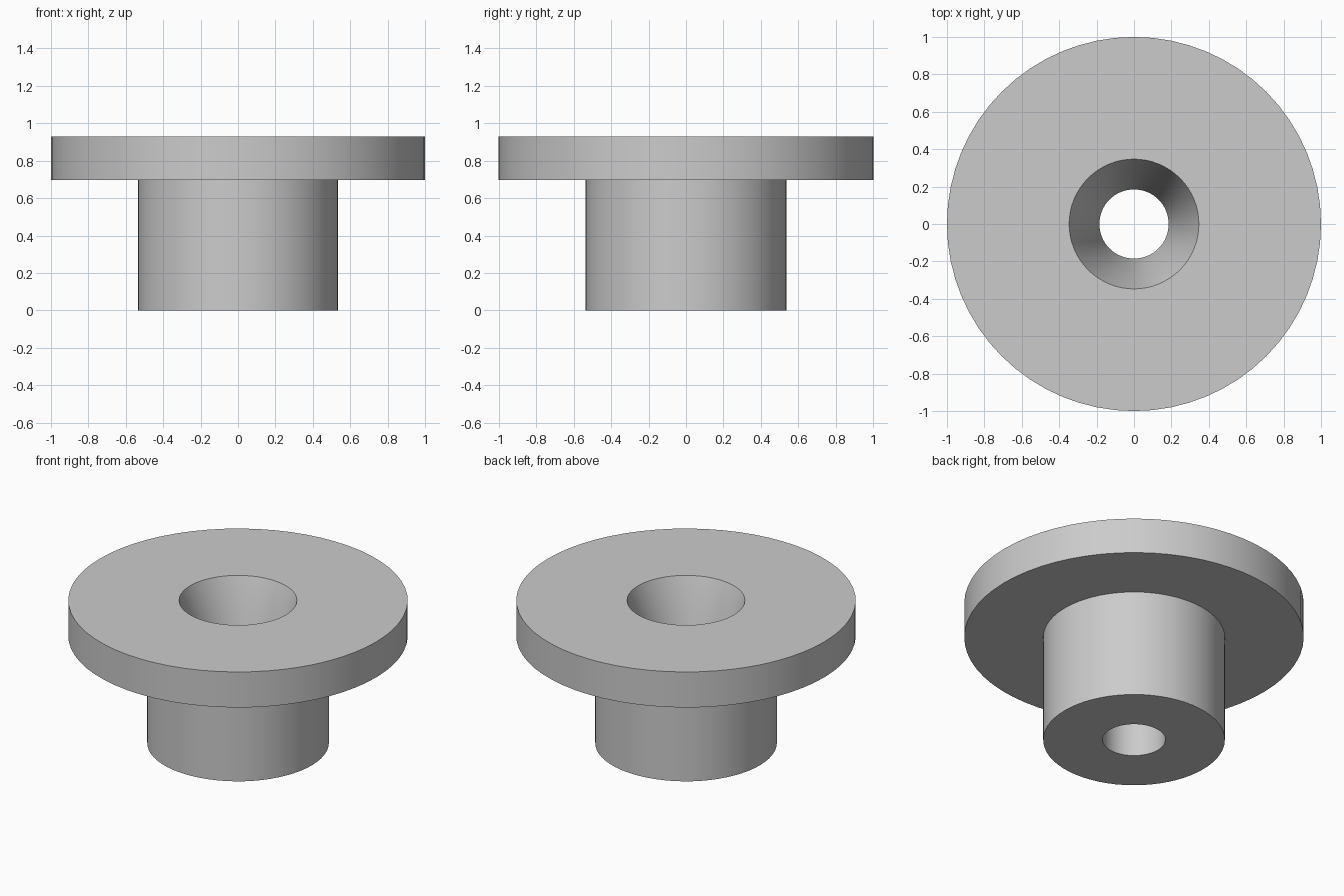
import bpy, bmesh, math

cube = bpy.data.objects.get("Cube")
if cube:
    bpy.data.objects.remove(cube, do_unlink=True)

SEGMENTS = 64

# Plain grey material
grey = bpy.data.materials.new("plain_grey")
grey.use_nodes = True
colour = (0.6, 0.6, 0.6, 1)
grey.diffuse_color = colour
grey.node_tree.nodes["Principled BSDF"].inputs["Base Color"].default_value = colour


def lathe(name, profile):
    """Spin a closed (radius, height) profile about the z axis."""
    bm = bmesh.new()
    verts = [bm.verts.new((r, 0, z)) for r, z in profile]
    edges = [bm.edges.new((v, verts[(i + 1) % len(verts)]))
             for i, v in enumerate(verts)]
    bmesh.ops.spin(bm, geom=verts + edges, cent=(0, 0, 0), axis=(0, 0, 1),
                   angle=math.tau, steps=SEGMENTS, use_merge=True)
    bmesh.ops.remove_doubles(bm, verts=bm.verts, dist=0.0001)
    bmesh.ops.recalc_face_normals(bm, faces=bm.faces)
    mesh = bpy.data.meshes.new(name)
    bm.to_mesh(mesh)
    bm.free()
    mesh.materials.append(grey)
    obj = bpy.data.objects.new(name, mesh)
    bpy.context.collection.objects.link(obj)
    bpy.ops.object.select_all(action='DESELECT')
    obj.select_set(True)
    bpy.context.view_layer.objects.active = obj
    bpy.ops.object.shade_smooth_by_angle(angle=math.radians(30))
    return obj


# Flanged bushing: shaft, wide flange, tapered mouth and straight bore
shaft_radius, flange_radius = 0.535, 1.0
bore_radius, mouth_radius = 0.185, 0.347
flange_bottom, top, taper_bottom = 0.697, 0.928, 0.465

lathe("flanged_bushing", [
    (bore_radius, 0),
    (shaft_radius, 0),
    (shaft_radius, flange_bottom),
    (flange_radius, flange_bottom),
    (flange_radius, top),
    (mouth_radius, top),
    (bore_radius, taper_bottom),
])
